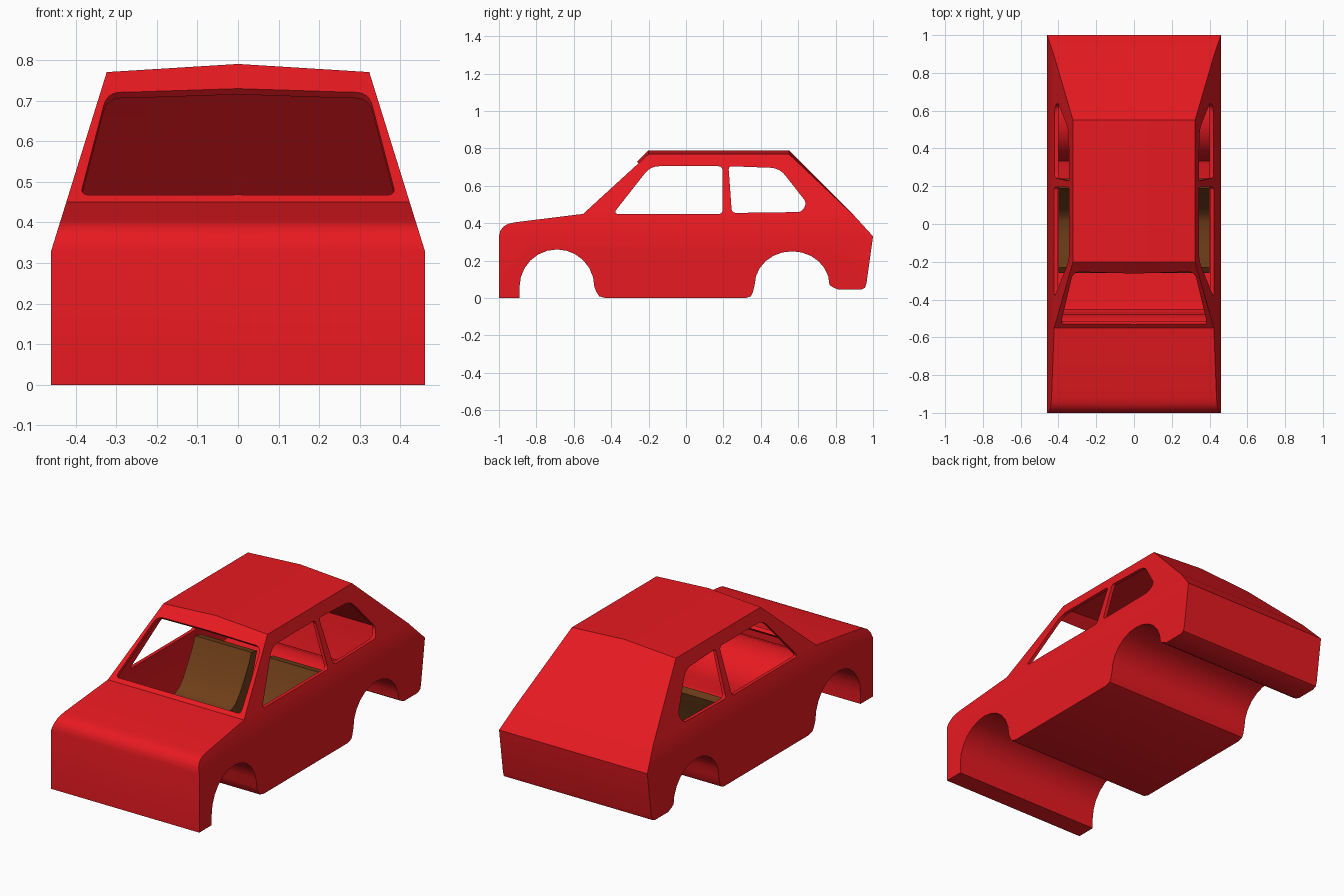
import bpy, bmesh, math
from mathutils import Vector

if "Cube" in bpy.data.objects:
    bpy.data.objects.remove(bpy.data.objects["Cube"])

WALL = 0.02


def material(name, rgb):
    m = bpy.data.materials.new(name)
    m.diffuse_color = (*rgb, 1)
    m.use_nodes = True
    m.node_tree.nodes["Principled BSDF"].inputs["Base Color"].default_value = m.diffuse_color
    return m


def make_object(name, bm, recalc=True):
    if recalc:
        bmesh.ops.recalc_face_normals(bm, faces=bm.faces[:])
    me = bpy.data.meshes.new(name)
    bm.to_mesh(me)
    bm.free()
    ob = bpy.data.objects.new(name, me)
    bpy.context.collection.objects.link(ob)
    return ob


def loft(bm, rows, split=None):
    """Closed solid through equal-length closed rows; split = outline span kept as its own cap."""
    vs = [[bm.verts.new(p) for p in row] for row in rows]
    n = len(vs[0])
    faces = []
    for a, b in zip(vs, vs[1:]):
        for i in range(n):
            j = (i + 1) % n
            faces.append(bm.faces.new((a[i], a[j], b[j], b[i])))
    for row in (vs[0][::-1], vs[-1]):
        if split:
            row = vs[0] if row[0] in vs[0] else vs[-1]
            s, e = split
            faces.append(bm.faces.new(row[s:e + 1]))
            faces.append(bm.faces.new(row[e:] + row[:s + 1]))
        else:
            faces.append(bm.faces.new(row))
    bmesh.ops.recalc_face_normals(bm, faces=faces)
    return faces


def rounded(corners, steps=6):
    """Round each (a, b, radius) corner with a quadratic curve."""
    out, n = [], len(corners)
    for i, (a, b, r) in enumerate(corners):
        c = Vector((a, b))
        u = Vector(corners[i - 1][:2]) - c
        v = Vector(corners[(i + 1) % n][:2]) - c
        r = min(r, 0.45 * u.length, 0.45 * v.length)
        p, q = c + u.normalized() * r, c + v.normalized() * r
        for k in range(steps + 1):
            t = k / steps
            out.append(p * (1 - t) ** 2 + c * 2 * t * (1 - t) + q * t * t)
    return out


def inset(pts, d):
    """Mitred inward offset of a clockwise outline."""
    out, n = [], len(pts)
    for i, p in enumerate(pts):
        e1 = (p - pts[i - 1]).normalized()
        e2 = (pts[(i + 1) % n] - p).normalized()
        n1, n2 = Vector((e1.y, -e1.x)), Vector((e2.y, -e2.x))
        out.append(p + (n1 + n2) * (d / (1 + n1.dot(n2))))
    return out


def arch(cy, cz, ry, rz, steps=12):
    # runs from the rear side of the wheel to the front side
    return [(cy + ry * math.cos(math.pi * i / steps),
             cz + rz * math.sin(math.pi * i / steps)) for i in range(steps + 1)]


def body_rows(pts, half):
    """Side outline repeated across the car: upper sides lean in, roof is crowned."""
    rows = []
    for side in (-1, 0, 1):
        rows.append([(side * (half - max(0, p.y - 0.33) * 0.311), p.x,
                      p.y + (0.02 if side == 0 and p.y > 0.74 else 0)) for p in pts])
    return rows


def cut(target, cutter):
    mod = target.modifiers.new("cut", 'BOOLEAN')
    mod.operation, mod.solver, mod.object = 'DIFFERENCE', 'EXACT', cutter
    bpy.context.view_layer.objects.active = target
    bpy.ops.object.modifier_apply(modifier=mod.name)
    bpy.data.objects.remove(cutter)


def finish(ob, mat):
    ob.data.materials.clear()
    ob.data.materials.append(mat)
    bpy.ops.object.select_all(action='DESELECT')
    ob.select_set(True)
    bpy.context.view_layer.objects.active = ob
    bpy.ops.object.shade_smooth_by_angle(angle=math.radians(30))


red = material("red_paint", (0.8, 0.01, 0.015))
brown = material("brown_seat", (0.16, 0.05, 0.01))

# Side outline, clockwise in (y, z) from the front bottom
outline = [(-1, 0), (-1, 0.33), (-0.993, 0.36), (-0.975, 0.383), (-0.95, 0.397), (-0.915, 0.405),
           (-0.55, 0.45), (-0.20, 0.77), (0.55, 0.77), (0.90, 0.44), (1, 0.33),
           (0.965, 0.08), (0.957, 0.055), (0.935, 0.045), (0.815, 0.045), (0.785, 0.058)]
outline += arch(0.567, 0.07, 0.2, 0.18)
outline += [(0.357, 0.03), (0.347, 0.01), (0.32, 0), (-0.43, 0), (-0.465, 0.01), (-0.48, 0.035)]
outline += arch(-0.69, 0.06, 0.2, 0.2) + [(-0.89, 0)]
outline = [Vector(p) for p in outline]

# Hollow body shell: outer skin plus an inward-facing inner skin
bm = bmesh.new()
loft(bm, body_rows(outline, 0.46), split=(1, 10))
inner = loft(bm, body_rows(inset(outline, WALL), 0.46 - WALL), split=(1, 10))
bmesh.ops.reverse_faces(bm, faces=inner)
bmesh.ops.triangulate(bm, faces=bm.faces[:])
body = make_object("car_body", bm, recalc=False)

# Side windows, cut straight through both sides
front_window = [(-0.39, 0.45, 0.03), (-0.19, 0.705, 0.05), (0.195, 0.705, 0.025), (0.195, 0.45, 0.02)]
rear_window = [(0.245, 0.455, 0.025), (0.227, 0.705, 0.02), (0.50, 0.695, 0.05),
               (0.645, 0.51, 0.04), (0.62, 0.46, 0.04)]
for shape in (front_window, rear_window):
    bm = bmesh.new()
    loft(bm, [[(x, p.x, p.y) for p in rounded(shape)] for x in (-0.6, 0.6)])
    cut(body, make_object("window_cutter", bm))

# Windscreen opening, cut square to the sloping glass
bm = bmesh.new()
glass = rounded([(-0.388, 0.468, 0.02), (-0.322, 0.725, 0.035),
                 (0.322, 0.725, 0.035), (0.388, 0.468, 0.02)])
normal = Vector((0, -0.68, 0.73))
plane = [Vector((p.x, -0.55 + (p.y - 0.45) * 0.35 / 0.33, p.y)) for p in glass]
loft(bm, [[p + normal * d for p in plane] for d in (-0.08, 0.08)])
cut(body, make_object("windscreen_cutter", bm))
finish(body, red)

# Two front seats with curved backs
seat_profile = [(-0.26, 0.03), (-0.26, 0.14), (-0.23, 0.165), (-0.10, 0.165), (0.01, 0.165),
                (0.05, 0.185), (0.085, 0.225), (0.125, 0.29), (0.165, 0.36), (0.19, 0.42),
                (0.24, 0.41), (0.215, 0.33), (0.18, 0.24), (0.14, 0.03)]
for side, name in ((-1, "left_seat"), (1, "right_seat")):
    bm = bmesh.new()
    loft(bm, [[(side * x, y, z) for y, z in seat_profile] for x in (0.05, 0.40)])
    finish(make_object(name, bm), brown)
